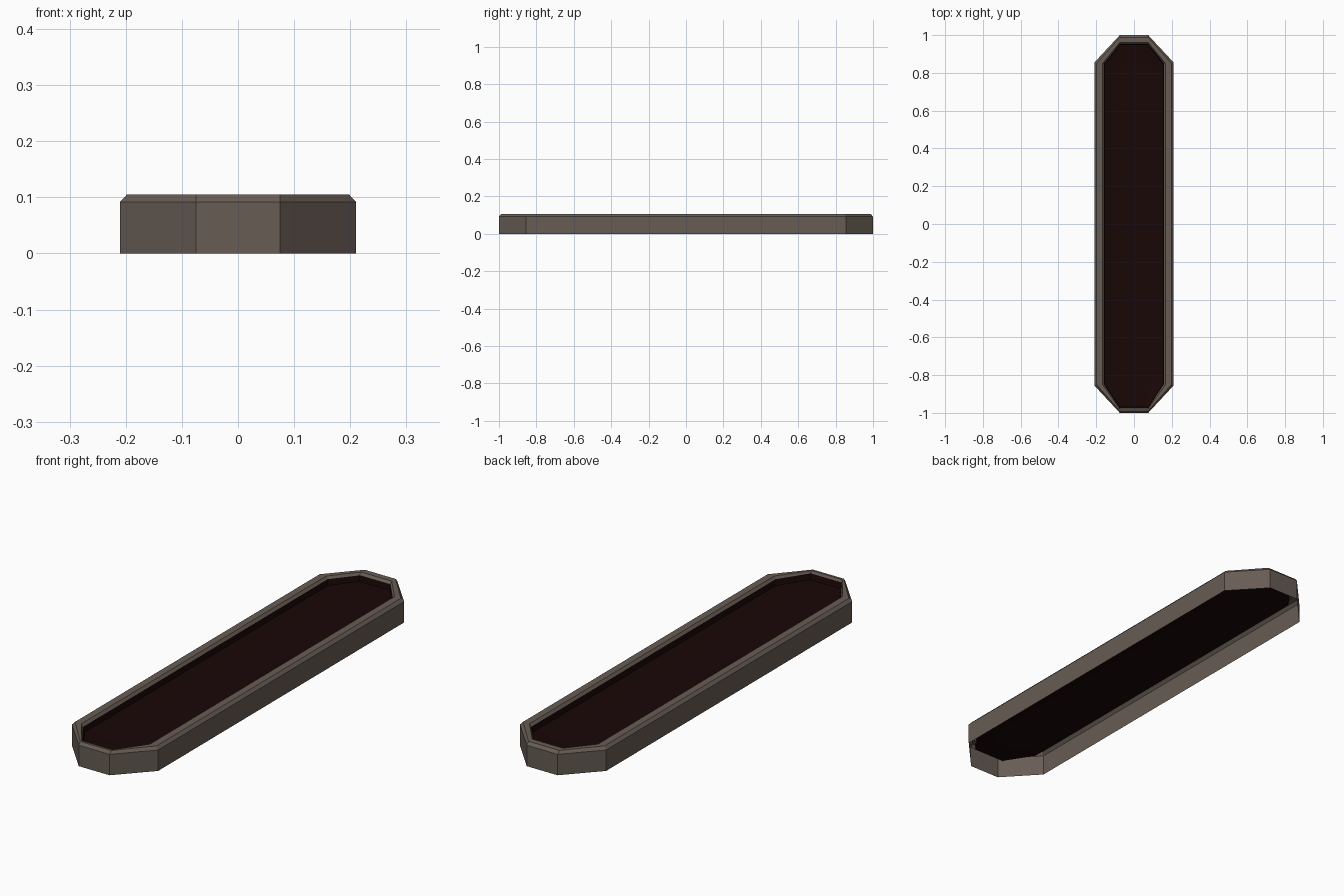
import bpy, bmesh

if "Cube" in bpy.data.objects:
    bpy.data.objects.remove(bpy.data.objects["Cube"])


def material(name, rgb):
    m = bpy.data.materials.new(name)
    m.diffuse_color = (*rgb, 1)
    m.use_nodes = True
    m.node_tree.nodes["Principled BSDF"].inputs["Base Color"].default_value = m.diffuse_color
    return m


stone = material("grey brown", (0.135, 0.107, 0.088))
lining = material("dark red", (0.010, 0.002, 0.002))


def octagon(bm, x, y_front, y_back, z, flat=0.075, corner=0.855):
    # long octagon: flat ends, straight sides, cut corners
    pts = [(flat, -y_front), (x, -corner), (x, corner), (flat, y_back)]
    pts += [(-px, py) for px, py in reversed(pts)]
    return [bm.verts.new((px, py, z)) for px, py in pts]


def lofted(name, rings, mat, cap=False):
    bm = bmesh.new()
    loops = [octagon(bm, *r) for r in rings]
    for a, b in zip(loops, loops[1:]):
        for i in range(8):
            j = (i + 1) % 8
            bm.faces.new((a[i], a[j], b[j], b[i]))
    if cap:
        bm.faces.new(loops[-1])
    mesh = bpy.data.meshes.new(name)
    bm.to_mesh(mesh)
    bm.free()
    mesh.materials.append(mat)
    obj = bpy.data.objects.new(name, mesh)
    bpy.context.collection.objects.link(obj)


# outer wall, bevel, flat rim and inner bevel (open underneath)
lofted("frame", [
    (0.21, 1.0, 1.0, 0.0),
    (0.21, 1.0, 1.0, 0.092),
    (0.198, 0.99, 0.988, 0.105, 0.075, 0.85),
    (0.167, 0.98, 0.962, 0.105, 0.075, 0.85),
    (0.158, 0.975, 0.952, 0.094, 0.075, 0.85),
], stone)

# sunken lining: short wall and a shallow dished floor
lofted("lining", [
    (0.158, 0.975, 0.952, 0.094, 0.075, 0.85),
    (0.155, 0.97, 0.95, 0.068, 0.075, 0.845),
    (0.11, 0.85, 0.85, 0.062, 0.055, 0.8),
], lining, cap=True)
